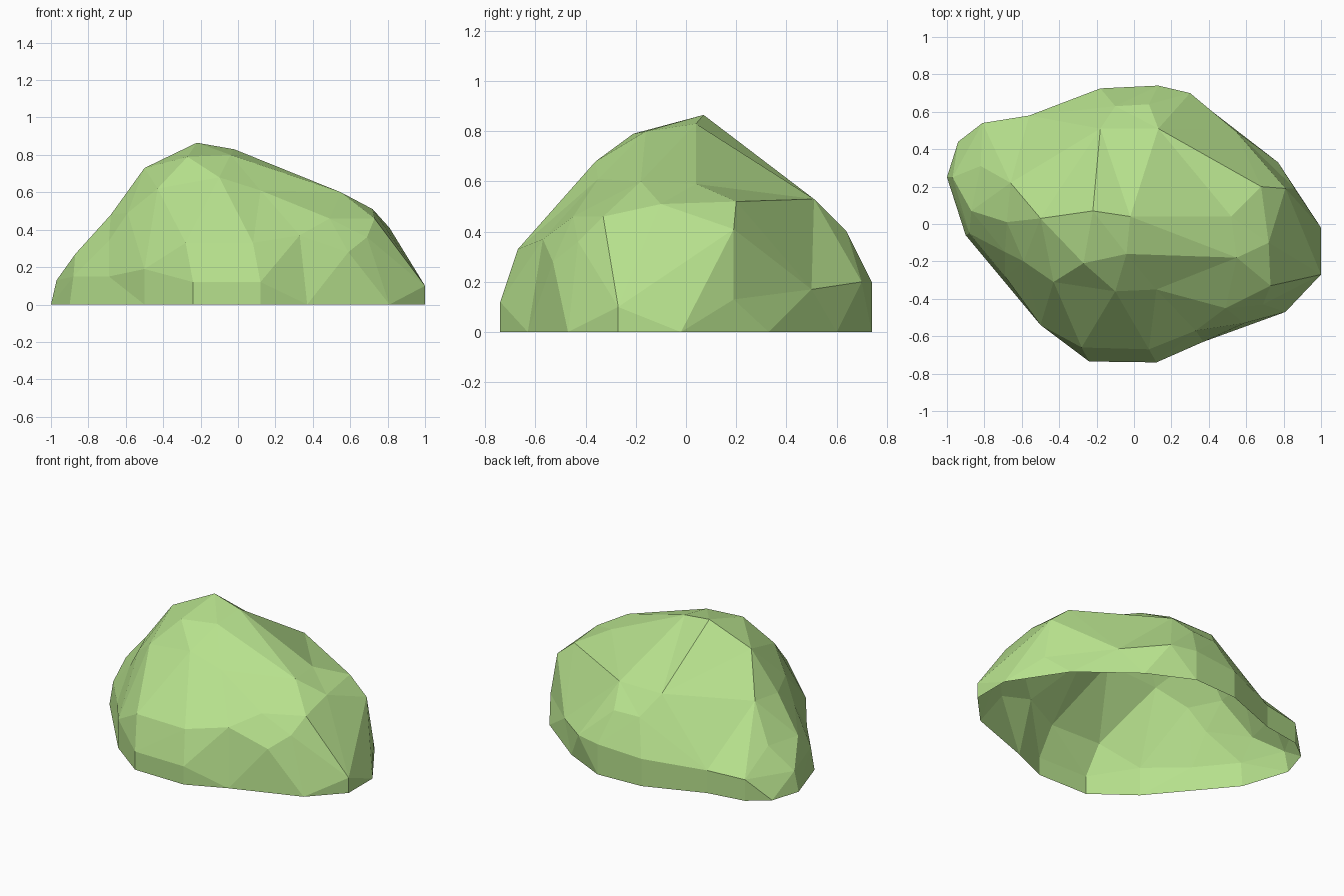
import bpy, bmesh
from mathutils import Vector

if "Cube" in bpy.data.objects:
    bpy.data.objects.remove(bpy.data.objects["Cube"])

# Ground outline corners (x, y)
base = [(-1, .25), (-.94, .44), (.42, .6), (.77, .33), (1, -.02),
        (.81, -.47), (.37, -.63), (-.9, -.06)]

# Low belt corners that drop straight to the ground (x, y, z)
belt = [(-.81, .54, .14), (-.56, .58, .15), (-.18, .725, .18), (.13, .74, .2),
        (.12, -.74, .12), (-.24, -.735, .12), (-.5, -.54, .19), (1, -.27, .1)]

# Chiselled corners higher up (x, y, z)
corners = [
    # left and front-left
    (-.97, .25, .13), (-.82, .31, .28), (-.87, .07, .27), (-.88, -.05, .15),
    (-.69, -.28, .15), (-.69, -.15, .34), (-.68, .01, .48), (-.59, -.2, .49),
    # front
    (-.28, -.66, .33), (.08, -.67, .33), (.33, -.57, .37), (.59, -.53, .28),
    (.49, -.45, .46), (.69, -.43, .36), (.73, -.33, .46),
    # right and back
    (.3, .7, .2), (.54, .5, .17), (.86, .19, .13), (.81, .19, .41),
    (.08, .64, .4), (-.1, .63, .4),
    # crown
    (-.66, .22, .5), (-.43, -.31, .62), (-.1, -.36, .68), (.12, -.35, .61),
    (-.27, -.21, .79), (-.04, -.16, .8), (-.5, .03, .73), (-.22, .07, .865),
    (-.02, .04, .83), (.55, -.18, .6), (.52, .04, .59), (.72, -.1, .51),
    (.68, .2, .52), (.13, .51, .53), (-.18, .51, .53),
]

green = bpy.data.materials.new("light_green")
green.diffuse_color = (0.47, 0.75, 0.265, 1)
green.use_nodes = True
green.node_tree.nodes["Principled BSDF"].inputs["Base Color"].default_value = green.diffuse_color

# Boulder shell: facet the corners on a near-sphere, then restore their places
points = [Vector((x, y, 0)) for x, y in base]
points += [Vector((x, y, 0)) for x, y, z in belt]
points += [Vector(p) for p in belt + corners]
bm = bmesh.new()
place = {bm.verts.new(p / p.length ** .88): p for p in points}
bmesh.ops.convex_hull(bm, input=bm.verts[:])
for v, p in place.items():
    v.co = p

# Open the underside and face everything outwards
bmesh.ops.delete(bm, geom=[f for f in bm.faces if all(v.co.z < .005 for v in f.verts)],
                 context='FACES')
bmesh.ops.delete(bm, geom=[v for v in bm.verts if not v.link_faces], context='VERTS')
bmesh.ops.recalc_face_normals(bm, faces=bm.faces[:])
bm.normal_update()
if sum(f.normal.z * f.calc_area() for f in bm.faces) < 0:
    bmesh.ops.reverse_faces(bm, faces=bm.faces[:])

mesh = bpy.data.meshes.new("boulder")
bm.to_mesh(mesh)
bm.free()
mesh.materials.append(green)
bpy.context.collection.objects.link(bpy.data.objects.new("boulder", mesh))
